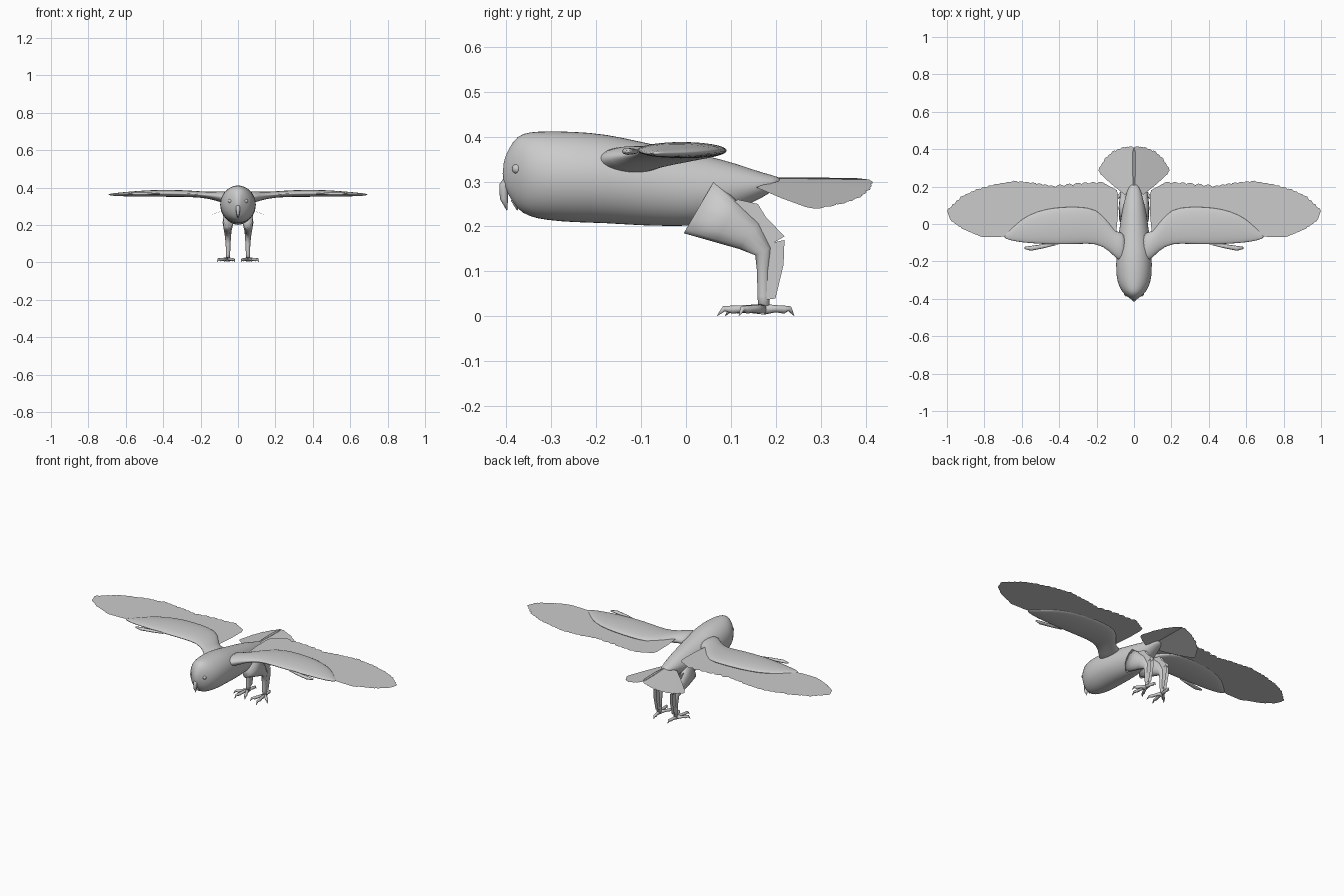
import bpy, bmesh, math
from mathutils import Vector as V

cube = bpy.data.objects.get("Cube")
if cube:
    bpy.data.objects.remove(cube)

grey = bpy.data.materials.new("plain_grey")
grey.use_nodes = True
grey.diffuse_color = (0.6, 0.6, 0.6, 1)
grey.node_tree.nodes["Principled BSDF"].inputs["Base Color"].default_value = (0.6, 0.6, 0.6, 1)


def finish(name, bm, mirror=False, smooth=True, subdiv=0):
    mesh = bpy.data.meshes.new(name)
    bm.to_mesh(mesh)
    bm.free()
    mesh.materials.append(grey)
    for p in mesh.polygons:
        p.use_smooth = smooth
    ob = bpy.data.objects.new(name, mesh)
    bpy.context.collection.objects.link(ob)
    if mirror:
        ob.modifiers.new("Mirror", "MIRROR").use_mirror_merge = False
    if subdiv:
        m = ob.modifiers.new("Smooth", "SUBSURF")
        m.levels = m.render_levels = subdiv
    return ob


def loft(bm, rings, n):
    """Skin a row of ellipses, each a centre and two half axes."""
    rows = []
    for c, u, v in rings:
        row = []
        for i in range(n):
            a = math.tau * i / n
            row.append(bm.verts.new(V(c) + V(u) * math.cos(a) + V(v) * math.sin(a)))
        rows.append(row)
    faces = [bm.faces.new(rows[0]), bm.faces.new(rows[-1])]
    for a, b in zip(rows, rows[1:]):
        for i in range(n):
            j = (i + 1) % n
            faces.append(bm.faces.new((a[i], a[j], b[j], b[i])))
    bmesh.ops.recalc_face_normals(bm, faces=faces)


def tube(bm, points, radii, n=8):
    """Tapered round limb along a path."""
    pts = [V(p) for p in points]
    rings = []
    for i, (p, r) in enumerate(zip(pts, radii)):
        d = (pts[min(i + 1, len(pts) - 1)] - pts[max(i - 1, 0)]).normalized()
        u = d.cross(V((1, 0, 0)) if abs(d.x) < 0.5 else V((0, 0, 1))).normalized()
        rings.append((p, u * r, d.cross(u) * r))
    loft(bm, rings, n)


def feather(bm, root, tip, half, slope=0.0):
    """Flat blade with a blunt, rounded tip."""
    root, tip = V(root), V(tip)
    d = tip - root
    side = V((d.y, -d.x, 0)).normalized() * half
    side.z = slope * side.x
    shape = [(0, .5), (.45, .9), (.85, 1), (.96, .75), (1, .25)]
    pts = [root + d * t + side * w for t, w in shape]
    pts += [root + d * t - side * w for t, w in reversed(shape)]
    f = bm.faces.new([bm.verts.new(p) for p in pts])
    f.normal_update()
    if f.normal.z < 0:
        f.normal_flip()


def spread(points, steps):
    out = []
    for a, b in zip(points, points[1:]):
        out += [V(a).lerp(V(b), k / steps) for k in range(steps)]
    return out + [V(points[-1])]


# Head and body: y, centre height, half width, half height
bm = bmesh.new()
body = [(-.408, .318, .008, .022), (-.395, .322, .027, .052), (-.375, .32, .052, .083),
        (-.35, .316, .072, .095), (-.31, .313, .09, .1), (-.25, .31, .097, .102),
        (-.18, .307, .096, .1), (-.1, .295, .088, .094), (-.02, .286, .078, .086),
        (.05, .279, .068, .078), (.11, .288, .055, .053), (.17, .291, .04, .028),
        (.215, .301, .02, .008)]
loft(bm, [((0, y, z), (w, 0, 0), (0, 0, h)) for y, z, w, h in body], 24)
finish("body", bm, subdiv=1)

# Hooked beak, upper and lower
bm = bmesh.new()
tube(bm, [(0, -.385, .315), (0, -.405, .29), (0, -.405, .262), (0, -.398, .236)],
     [.012, .011, .009, .001])
tube(bm, [(0, -.365, .275), (0, -.38, .255), (0, -.375, .236)], [.014, .01, .001])
finish("beak", bm)

# Eyes
bm = bmesh.new()
bmesh.ops.create_uvsphere(bm, u_segments=12, v_segments=8, radius=.011)
bmesh.ops.translate(bm, verts=bm.verts, vec=(.042, -.376, .328))
finish("eye", bm, mirror=True)

# Wing arm: x, leading y, trailing y, centre height, half thickness
bm = bmesh.new()
arm = [(.04, -.21, -.04, .345, .035), (.09, -.195, -.05, .35, .03), (.13, -.145, .01, .356, .022),
       (.2, -.103, .085, .364, .016), (.3, -.11, .095, .369, .019), (.42, -.112, .092, .37, .019),
       (.52, -.107, .07, .368, .016), (.6, -.1, .03, .365, .012), (.66, -.088, -.03, .363, .008),
       (.695, -.075, -.06, .363, .003)]
loft(bm, [((x, (a + b) / 2, z), (0, (b - a) / 2, 0), (0, 0, h)) for x, a, b, z, h in arm], 16)
finish("wing_arm", bm, mirror=True, subdiv=1)

# Small thumb tuft on the leading edge
bm = bmesh.new()
tuft = [(.42, -.108, .006), (.48, -.118, .011), (.55, -.13, .013), (.585, -.128, .006)]
loft(bm, [((x, y, .367), (0, r, 0), (0, 0, r * .6)) for x, y, r in tuft], 8)
finish("thumb_tuft", bm, mirror=True)

# Flight feathers fan from the arm out to the wing outline
tips = [(.115, .19), (.18, .225), (.3, .22), (.45, .205), (.55, .22), (.65, .228), (.75, .21),
        (.85, .18), (.93, .14), (.997, .075), (.985, .04), (.93, 0), (.84, -.04)]
roots = [(.11, -.05), (.17, 0), (.3, 0), (.4, 0), (.47, 0), (.53, -.01), (.57, -.02),
         (.6, -.03), (.62, -.04), (.63, -.05), (.63, -.05), (.63, -.05), (.63, -.045)]
bm = bmesh.new()
pairs = zip(spread(roots, 3), spread(tips, 3))
for i, (r, t) in enumerate(pairs):
    z = .363 + .0007 * (i % 4)
    feather(bm, (r.x, r.y, z), (t.x, t.y, z), .03)
finish("flight_feathers", bm, mirror=True, smooth=False)

# Tail fan, drooping to each side
bm = bmesh.new()
fan = spread([(.018, .415), (.06, .41), (.11, .39), (.15, .355), (.182, .305)], 2)
for i, t in enumerate(fan):
    f = i / (len(fan) - 1)
    z = .304 - .0006 * (i % 2)
    feather(bm, (.01 + .03 * f, .185 - .02 * f, z - .014 * f), (t.x, t.y, z - .34 * t.x), .025, -.34)
finish("tail_feathers", bm, mirror=True, smooth=False)

# Legs: thigh running into the shank
bm = bmesh.new()
leg = [((.05, .03, .245), (.03, 0, 0), (0, .035, .06)),
       ((.054, .09, .21), (.028, 0, 0), (0, .025, .045)),
       ((.055, .14, .18), (.022, 0, 0), (0, .022, .03)),
       ((.054, .172, .145), (.017, 0, 0), (0, .018, .009)),
       ((.053, .172, .1), (.013, 0, 0), (0, .014, 0)),
       ((.053, .172, .045), (.011, 0, 0), (0, .013, 0)),
       ((.055, .174, .014), (.011, 0, 0), (0, .013, 0))]
loft(bm, leg, 12)
finish("leg", bm, mirror=True)

# Flat feather panels behind thigh and shank
bm = bmesh.new()
thigh = [(.08, .24), (.115, .26), (.16, .25), (.177, .222), (.219, .178), (.18, .155)]
shank = [(.178, .16), (.219, .17), (.217, .115), (.199, .04), (.174, .036)]
for panel in (thigh, shank):
    for x in (.046, .062):
        bm.faces.new([bm.verts.new((x, y, z)) for y, z in panel])
finish("leg_feathers", bm, mirror=True, smooth=False)

# Feet: toes ending in down-turned claws
bm = bmesh.new()
for dx, dy in [(-.04, -.085), (.015, -.103), (.055, -.055), (-.01, .067)]:
    path = [(0, .016), (.4, .017), (.68, .015), (.86, .017), (1, .002)]
    tube(bm, [(.057 + dx * t, .173 + dy * t, z) for t, z in path],
         [.012, .008, .009, .006, .001])
finish("foot", bm, mirror=True)
